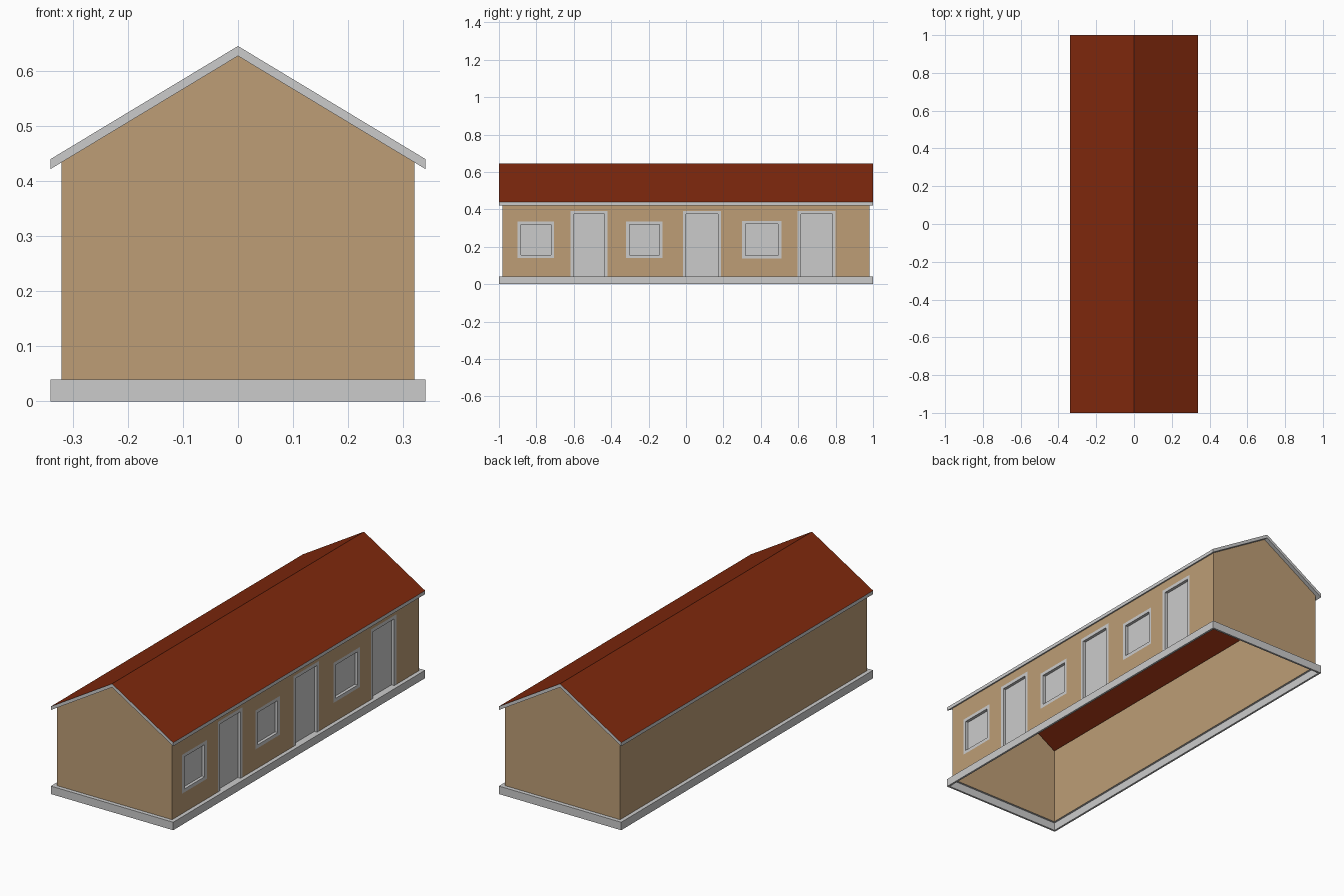
import bpy
from mathutils import Vector

if "Cube" in bpy.data.objects:
    bpy.data.objects.remove(bpy.data.objects["Cube"])

HX, HY = 0.34, 1.0          # footprint half sizes
INSET = 0.02                # wall setback from base and eaves
RIDGE, SLOPE = 0.645, 0.603
BASE_TOP, FASCIA = 0.04, 0.018
WALL_X = HX - INSET


def material(name, color):
    m = bpy.data.materials.new(name)
    m.diffuse_color = color
    m.use_nodes = True
    m.node_tree.nodes["Principled BSDF"].inputs["Base Color"].default_value = m.diffuse_color
    return m


def build(name, faces, mat=None):
    verts, index, polys = [], {}, []
    for face in faces:
        poly = []
        for p in face:
            key = tuple(round(c, 5) for c in p)
            if key not in index:
                index[key] = len(verts)
                verts.append(key)
            poly.append(index[key])
        polys.append(poly)
    me = bpy.data.meshes.new(name)
    me.from_pydata(verts, [], polys)
    ob = bpy.data.objects.new(name, me)
    bpy.context.collection.objects.link(ob)
    if mat:
        me.materials.append(mat)
    return ob


def loop(inset, z, slope=0.0):
    """Counter-clockwise outline, with ridge points at both ends."""
    x, y = HX - inset, HY - inset
    outline = [(x, -y), (x, y), (0, y), (-x, y), (-x, -y), (0, -y)]
    return [(px, py, z - slope * abs(px)) for px, py in outline]


def sweep(loops, skip=()):
    return [(a[i], a[(i + 1) % 6], b[(i + 1) % 6], b[i])
            for a, b in zip(loops, loops[1:]) for i in range(6) if i not in skip]


def side_rect(y0, y1, z0, z1, x=WALL_X):
    """Rectangle facing +x."""
    return [(x, y0, z0), (x, y1, z0), (x, y1, z1), (x, y0, z1)]


tan = material("tan_plaster", (0.51, 0.34, 0.18, 1))
red = material("red_roof", (0.22, 0.022, 0.004, 1))

# Base: hollow curb with a top ledge
build("base", sweep([loop(0.01, BASE_TOP), loop(0.01, 0), loop(0, 0),
                     loop(0, BASE_TOP), loop(INSET, BASE_TOP)]))

# Roof: two red slopes, grey fascia and soffit
top = loop(0, RIDGE, SLOPE)
build("roof", [(top[0], top[1], top[2], top[5]),
               (top[3], top[4], top[5], top[2])], red)
build("fascia", sweep([loop(INSET, RIDGE - FASCIA, SLOPE),
                       loop(0, RIDGE - FASCIA, SLOPE), top]))

# Openings on the right wall: outer frame y0, y1, z0, z1
windows = [(-0.90, -0.705, 0.14, 0.335), (-0.32, -0.125, 0.14, 0.335),
           (0.30, 0.51, 0.137, 0.338)]
doors = [(-0.617, -0.42, BASE_TOP, 0.392), (-0.017, 0.188, BASE_TOP, 0.392),
         (0.597, 0.80, BASE_TOP, 0.392)]

# Walls: plain on three sides, right side split around the openings
eave = loop(INSET, RIDGE - FASCIA, SLOPE)
wall_top = eave[0][2]
walls = sweep([loop(INSET, BASE_TOP), eave], skip=(0,))
y = -(HY - INSET)
for y0, y1, z0, z1 in sorted(windows + doors):
    walls.append(side_rect(y, y0, BASE_TOP, wall_top))
    walls.append(side_rect(y0, y1, z1, wall_top))
    if z0 > BASE_TOP:
        walls.append(side_rect(y0, y1, BASE_TOP, z0))
    y = y1
walls.append(side_rect(y, HY - INSET, BASE_TOP, wall_top))
build("walls", walls, tan)


# Flush frames with reveals, and recessed panels
def opening(name, rect, is_door):
    y0, y1, z0, z1 = rect
    t, depth = 0.017, 0.015
    inner = (y0 + t, y1 - t, z0 if is_door else z0 + t, z1 - t)
    a, b = side_rect(*rect), side_rect(*inner)
    c = side_rect(*inner, x=WALL_X - depth)
    faces = []
    for i in range(4):
        j = (i + 1) % 4
        if not (is_door and i == 0):
            faces.append((a[i], a[j], b[j], b[i]))
        faces.append((b[i], b[j], c[j], c[i]))
    build(name + "_frame", faces)
    build(name + "_panel", [c])


for n, rect in enumerate(windows, 1):
    opening(f"window_{n}", rect, False)
for n, rect in enumerate(doors, 1):
    opening(f"door_{n}", rect, True)
